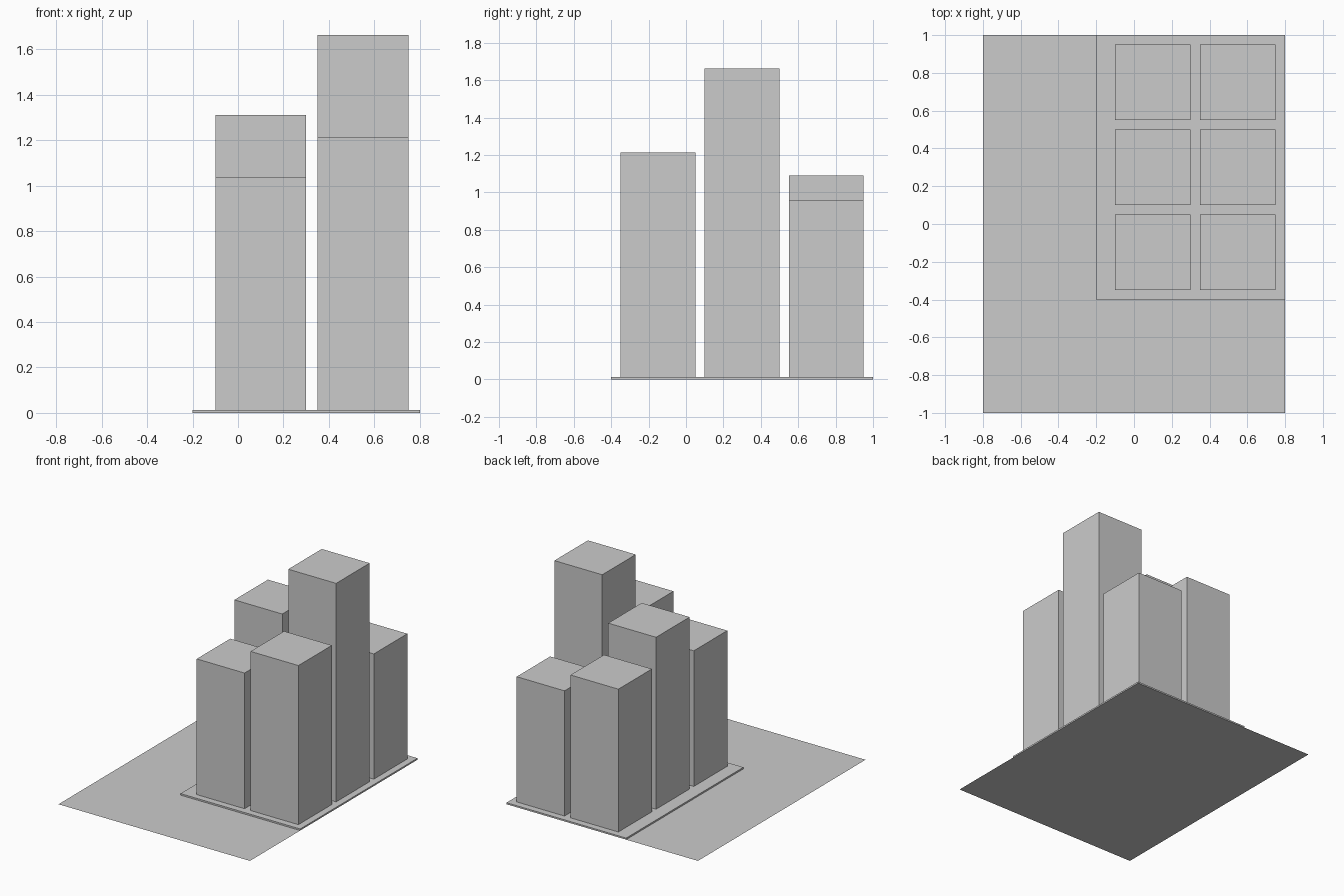
import bpy

if "Cube" in bpy.data.objects:
    bpy.data.objects.remove(bpy.data.objects["Cube"])


def box(name, x0, x1, y0, y1, z0, z1):
    bpy.ops.mesh.primitive_cube_add(size=1, location=((x0 + x1) / 2, (y0 + y1) / 2, (z0 + z1) / 2))
    ob = bpy.context.object
    ob.name = name
    ob.scale = (x1 - x0, y1 - y0, z1 - z0)
    bpy.ops.object.transform_apply(location=False, rotation=False, scale=True)
    return ob


# flat ground sheet
bpy.ops.mesh.primitive_plane_add(size=1)
ground = bpy.context.object
ground.name = "ground_sheet"
ground.scale = (1.6, 2.0, 1)
bpy.ops.object.transform_apply(location=False, rotation=False, scale=True)

# thin pavement slab in the back right corner
SLAB = 0.012
box("pavement_slab", -0.2, 0.8, -0.4, 1.0, 0, SLAB)

# 2 x 3 grid of towers: (left, right) heights from front row to back row
W, STEP = 0.4, 0.45
tops = [(1.037, 1.214), (1.311, 1.663), (1.091, 0.958)]
for row, pair in enumerate(tops):
    for col, top in enumerate(pair):
        x, y = -0.1 + col * STEP, -0.35 + row * STEP
        side = ("left", "right")[col]
        box(f"tower_{('front', 'middle', 'back')[row]}_{side}", x, x + W, y, y + W, SLAB, top)
